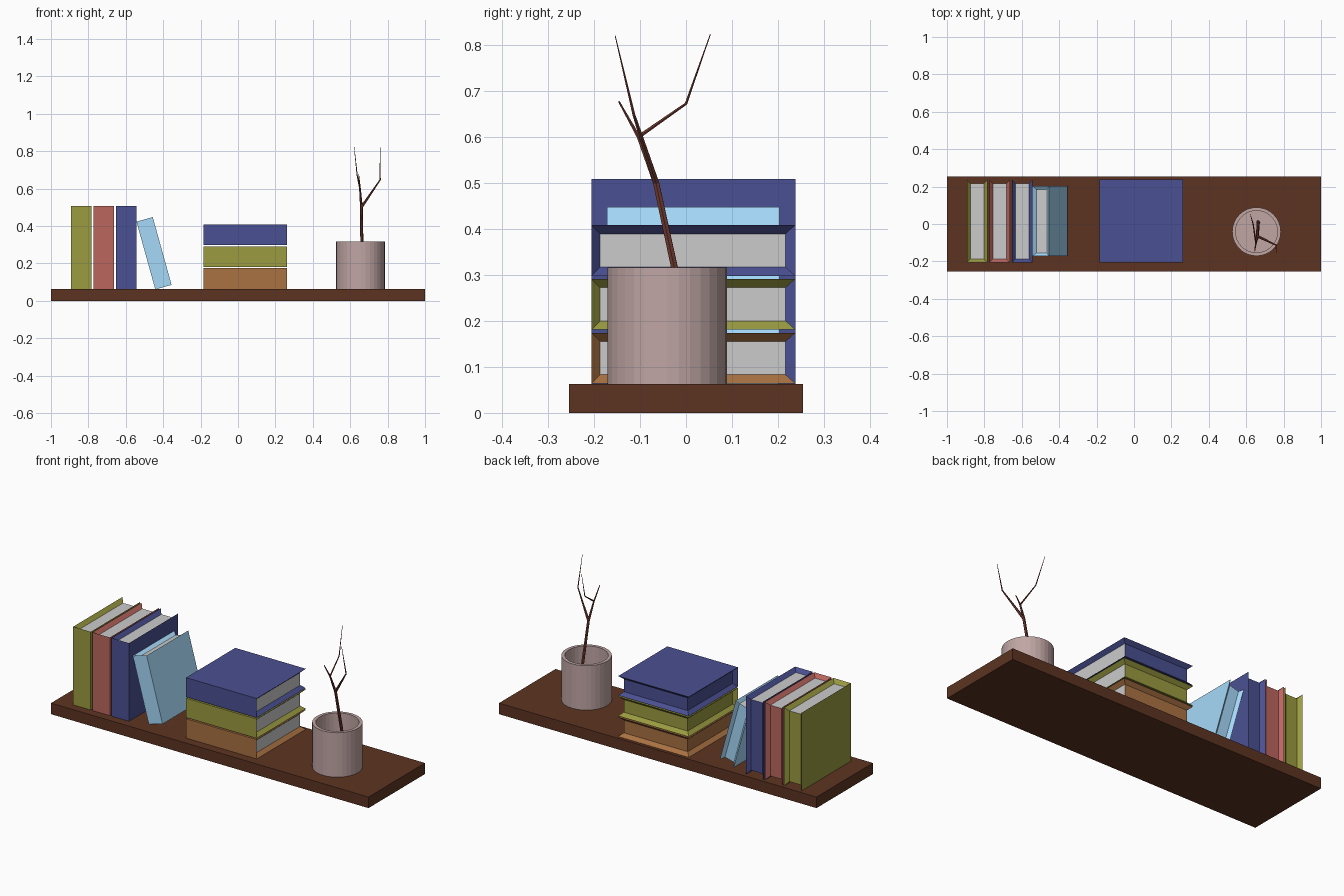
import bpy, bmesh
from math import radians
from mathutils import Matrix, Vector

if "Cube" in bpy.data.objects:
    bpy.data.objects.remove(bpy.data.objects["Cube"])


def material(name, r, g, b):
    m = bpy.data.materials.new(name)
    m.diffuse_color = [((c / 255 + 0.055) / 1.055) ** 2.4 for c in (r, g, b)] + [1]
    m.use_nodes = True
    m.node_tree.nodes["Principled BSDF"].inputs["Base Color"].default_value = m.diffuse_color
    return m


OLIVE = material("olive", 155, 155, 65)
RED = material("red", 188, 102, 95)
BLUE = material("blue", 74, 80, 146)
SKY = material("light_blue", 166, 218, 250)
TAN = material("tan", 170, 114, 66)
WOOD = material("dark_wood", 92, 52, 33)
CLAY = material("clay", 192, 166, 164)
BARK = material("bark", 112, 58, 48)
PAPER = bpy.data.materials.new("paper")


def add_object(name, bm, *mats):
    bmesh.ops.recalc_face_normals(bm, faces=bm.faces)
    me = bpy.data.meshes.new(name)
    bm.to_mesh(me)
    bm.free()
    for m in mats:
        me.materials.append(m)
    ob = bpy.data.objects.new(name, me)
    bpy.context.collection.objects.link(ob)
    return ob


def box(size):
    bm = bmesh.new()
    bmesh.ops.create_cube(bm, size=1)
    bmesh.ops.scale(bm, vec=size, verts=bm.verts)
    bm.normal_update()
    return bm


def book(name, mat, centre, tilt=0, scale=1, thick=0.11):
    """Lying book, spine at -y; the other three sides are recessed as one region."""
    bm = box((0.445, 0.443, thick))
    sides = [f for f in bm.faces if abs(f.normal.z) < 0.5 and f.normal.y > -0.5]
    bmesh.ops.inset_region(bm, faces=sides, thickness=0.019, depth=-0.021,
                           use_boundary=True, use_even_offset=True)
    bm.normal_update()
    # only the +x end shows paper
    max((f for f in bm.faces if f.normal.x > 0.98), key=lambda f: f.calc_area()).material_index = 1
    bmesh.ops.transform(bm, verts=bm.verts, matrix=Matrix.Translation(centre)
                        @ Matrix.Rotation(radians(tilt), 4, 'Y') @ Matrix.Scale(scale, 4))
    return add_object(name, bm, mat, PAPER)


# shelf board
bm = box((2, 0.508, 0.063))
bmesh.ops.translate(bm, vec=(0, 0, 0.0315), verts=bm.verts)
add_object("shelf_board", bm, WOOD)

# standing books
for i, mat in enumerate((OLIVE, RED, BLUE)):
    book(f"standing_book_{i + 1}", mat, (-0.839 + 0.1205 * i, 0.016, 0.2855), -90)

# leaning book
book("leaning_book", SKY, (-0.449, 0.016, 0.254), -105.5, 0.845, 0.107)

# stacked books
for i, mat in enumerate((TAN, OLIVE, BLUE)):
    book(f"stacked_book_{i + 1}", mat, (0.039, 0.016, 0.119 + 0.117 * i))

# hollow pot: spun profile
bm = bmesh.new()
pts = [(0, 0.063), (0.13, 0.063), (0.13, 0.316), (0.112, 0.316), (0.112, 0.15), (0, 0.15)]
vs = [bm.verts.new((r, 0, z)) for r, z in pts]
es = [bm.edges.new(p) for p in zip(vs, vs[1:])]
bmesh.ops.spin(bm, geom=vs + es, cent=(0, 0, 0), axis=(0, 0, 1),
               angle=radians(360), steps=32, use_merge=False)
bmesh.ops.remove_doubles(bm, verts=bm.verts, dist=0.0005)
bmesh.ops.translate(bm, vec=(0.655, -0.041, 0), verts=bm.verts)
add_object("pot", bm, CLAY)

# bare twig: tapered splines (x, y, z, radius)
fork = (0.66, -0.065, 0.5, 0.0075)
fork2 = (0.652, -0.103, 0.6, 0.0045)
twigs = [
    [(0.664, 0.012, 0.145, 0.009), fork, fork2, (0.645, -0.146, 0.677, 0.002)],
    [fork, (0.76, -0.113, 0.647, 0.0035), (0.76, -0.154, 0.82, 0.001)],
    [fork2, (0.637, 0, 0.672, 0.003), (0.621, 0.053, 0.823, 0.001)],
]
cu = bpy.data.curves.new("twig", 'CURVE')
cu.dimensions = '3D'
cu.bevel_depth = 1
cu.bevel_resolution = 1
cu.use_fill_caps = True
for path in twigs:
    s = cu.splines.new('POLY')
    s.points.add(len(path) - 1)
    s.use_smooth = False
    for p, (x, y, z, r) in zip(s.points, path):
        p.co = (x, y, z, 1)
        p.radius = r
cu.materials.append(BARK)
bpy.context.collection.objects.link(bpy.data.objects.new("twig", cu))
